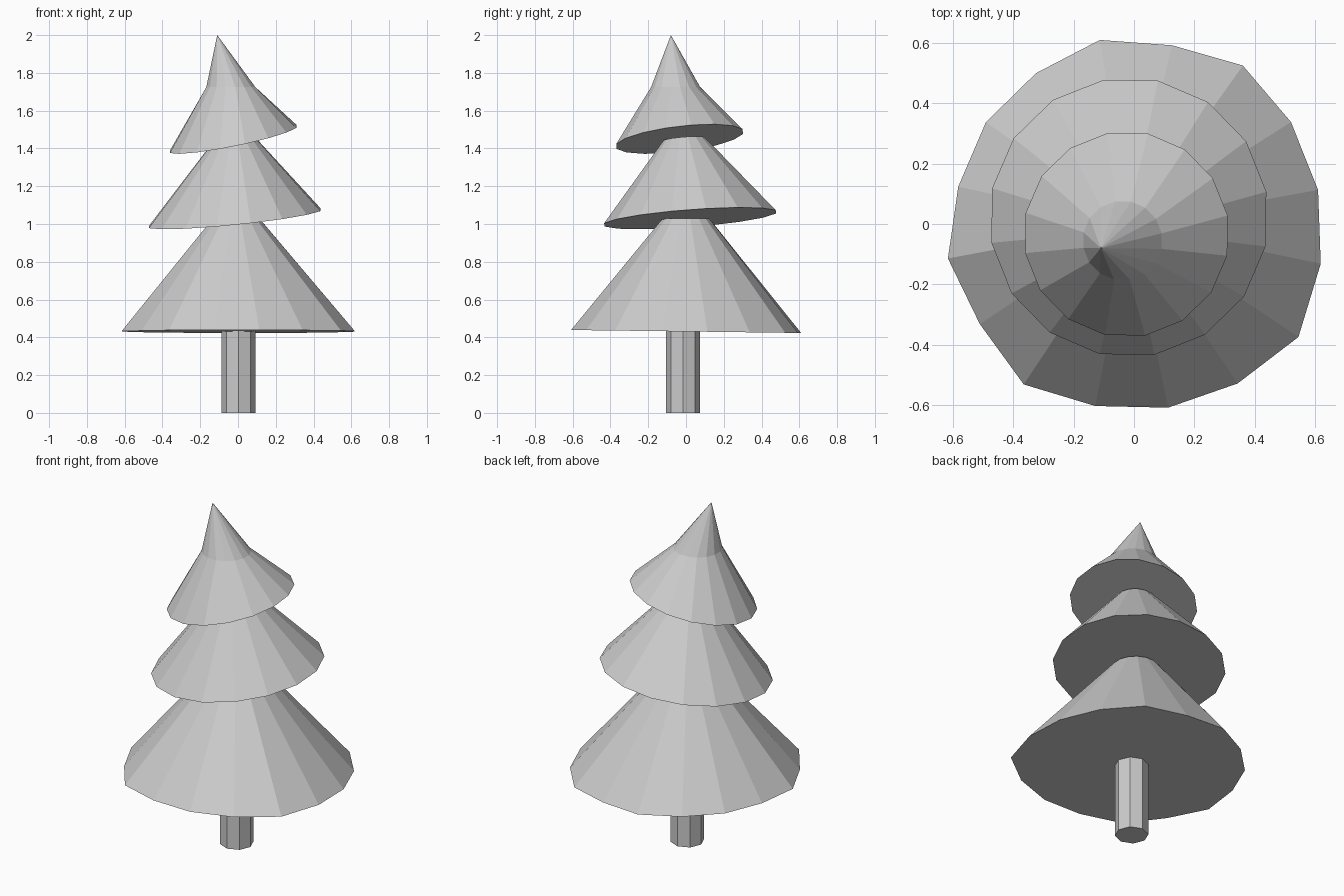
import bpy, bmesh
from math import sin, cos, radians

if "Cube" in bpy.data.objects:
    bpy.data.objects.remove(bpy.data.objects["Cube"])

SIDES = 16


def ring(bm, centre, radius, sides=SIDES, phase=10.5, tilt=(0, 0), wobble=None):
    """Loop of vertices on a tilted plane, with optional hand-cut unevenness."""
    verts = []
    for i in range(sides):
        a = radians(phase + 360 * i / sides)
        r = radius * (wobble[i] if wobble else 1)
        dx, dy = r * cos(a), r * sin(a)
        verts.append(bm.verts.new((centre[0] + dx, centre[1] + dy,
                                   centre[2] + tilt[0] * dx + tilt[1] * dy)))
    return verts


def loft(name, build):
    """Skin successive loops; close the bottom and the top (cap or point)."""
    bm = bmesh.new()
    loops, apex = build(bm)
    for a, b in zip(loops, loops[1:]):
        n = len(a)
        for i in range(n):
            j = (i + 1) % n
            bm.faces.new((a[i], a[j], b[j], b[i]))
    bm.faces.new(loops[0][::-1])
    top = loops[-1]
    if apex:
        tip = bm.verts.new(apex)
        for i in range(len(top)):
            bm.faces.new((top[i], top[(i + 1) % len(top)], tip))
    else:
        bm.faces.new(top)
    bmesh.ops.recalc_face_normals(bm, faces=bm.faces[:])
    mesh = bpy.data.meshes.new(name)
    bm.to_mesh(mesh)
    bm.free()
    obj = bpy.data.objects.new(name, mesh)
    bpy.context.collection.objects.link(obj)
    return obj


# Octagonal trunk
loft("trunk", lambda bm: (
    [ring(bm, (0.003, -0.016, z), 0.09, 8, 0) for z in (0, 0.5)], None))

# Wide bottom tier with an uneven rim
uneven = [1.0, 1.0, 1.027, 0.976, 1.0, 0.961, 0.96, 0.96,
          1.011, 0.982, 1.04, 0.994, 0.992, 0.998, 1.02, 1.066]
uneven[15] = 1.02
uneven[14] = 1.066
uneven[13] = 1.016
uneven[12] = 0.998
loft("lower_branches", lambda bm: (
    [ring(bm, (0, 0, 0.431), 0.62, tilt=(0, -0.013), wobble=uneven),
     ring(bm, (-0.01, 0, 1.03), 0.125)], None))

# Tilted middle tier
loft("middle_branches", lambda bm: (
    [ring(bm, (-0.017, 0.022, 1.03), 0.463, tilt=(0.1, 0.075)),
     ring(bm, (-0.02, -0.01, 1.45), 0.11, tilt=(0.1, 0.08))], None))

# Tilted top tier with a leaning pointed tip
loft("upper_branches", lambda bm: (
    [ring(bm, (-0.025, -0.034, 1.45), 0.341, tilt=(0.2, 0.115)),
     ring(bm, (-0.038, -0.055, 1.725), 0.132)], (-0.11, -0.08, 2.0)))
